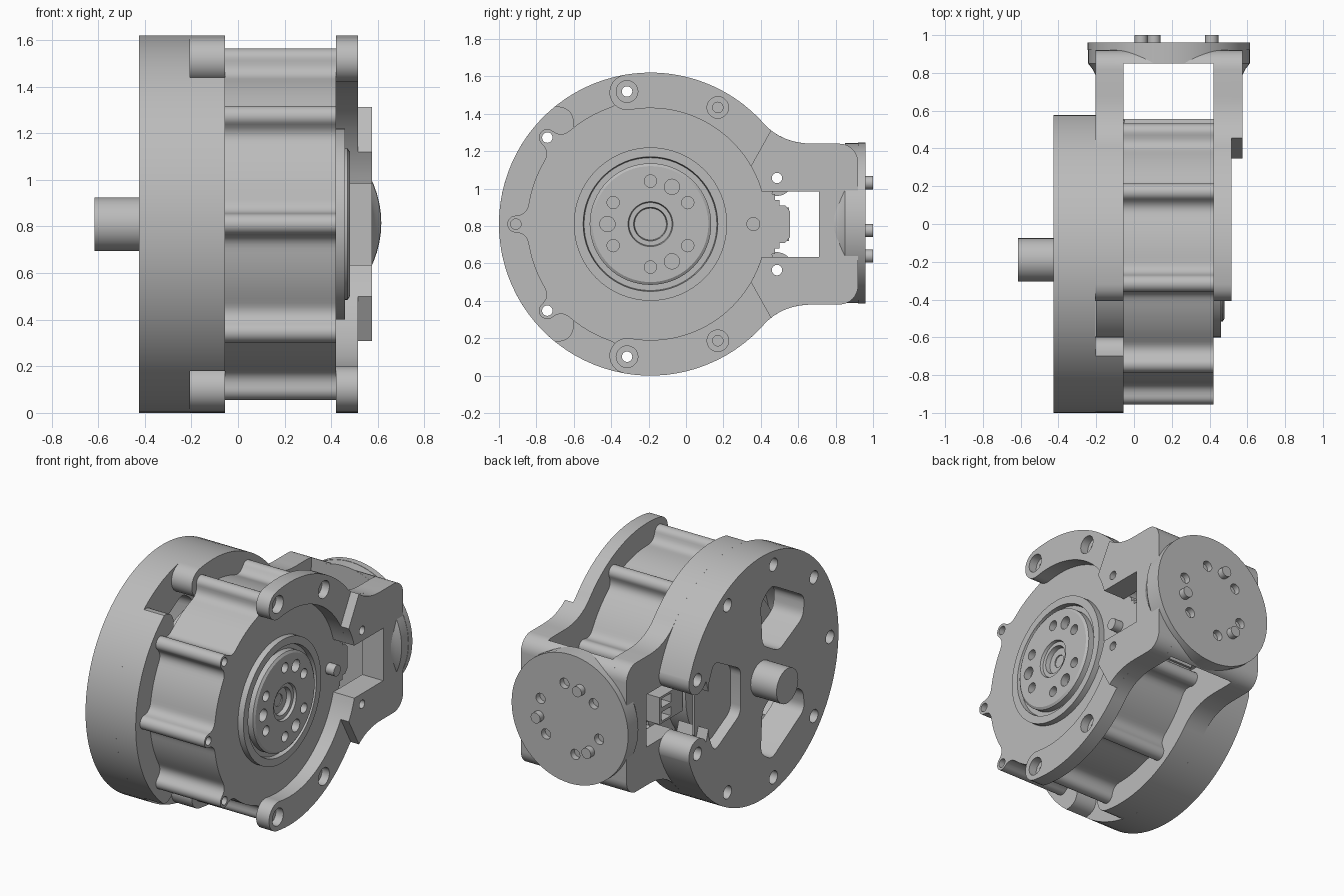
import bpy, bmesh
from math import sin, cos, radians, pi
from mathutils import Vector, Matrix

cube = bpy.data.objects.get("Cube")
if cube:
    bpy.data.objects.remove(cube)

CY, CZ = -0.19, 0.81           # motor axis runs along x through this point
R_IN, R_OUT, R_BOLT = 0.62, 0.81, 0.72
MID, CAP = (R_IN + R_OUT) / 2, (R_OUT - R_IN) / 2
BOLTS = [20 + 40 * i for i in range(9)]

grey = bpy.data.materials.new("machined_grey")
grey.use_nodes = True
grey.diffuse_color = (0.5, 0.5, 0.5, 1)
grey.node_tree.nodes["Principled BSDF"].inputs["Base Color"].default_value = (0.5, 0.5, 0.5, 1)


def finish(name, bm):
    bmesh.ops.recalc_face_normals(bm, faces=bm.faces)
    mesh = bpy.data.meshes.new(name)
    bm.to_mesh(mesh)
    bm.free()
    mesh.materials.append(grey)
    obj = bpy.data.objects.new(name, mesh)
    bpy.context.collection.objects.link(obj)
    return obj


def prism(name, pts, x0, x1):
    """Extrude an outline, given around the motor axis, along x."""
    bm = bmesh.new()
    face = bm.faces.new([bm.verts.new((x0, CY + y, CZ + z)) for y, z in pts])
    out = bmesh.ops.extrude_face_region(bm, geom=[face])["geom"]
    bmesh.ops.translate(bm, vec=(x1 - x0, 0, 0),
                        verts=[v for v in out if isinstance(v, bmesh.types.BMVert)])
    return finish(name, bm)


def lathe(name, prof, a, z, axis="X", steps=32):
    """Turn (position, radius) points about an x or y axis."""
    bm = bmesh.new()
    turned_x = axis == "X"
    vs = [bm.verts.new((p, a, z + r) if turned_x else (a, p, z + r)) for p, r in prof]
    es = [bm.edges.new(e) for e in zip(vs, vs[1:])]
    bmesh.ops.spin(bm, geom=vs + es, cent=(0, a, z) if turned_x else (a, 0, z),
                   axis=(1, 0, 0) if turned_x else (0, 1, 0), angle=2 * pi, steps=steps)
    bmesh.ops.remove_doubles(bm, verts=bm.verts, dist=1e-5)
    return finish(name, bm)


def rod(name, p0, p1, r, a, z, axis="X", steps=20):
    return lathe(name, [(p0, 0), (p0, r), (p1, r), (p1, 0)], a, z, axis, steps)


def polar(r, deg):
    return r * cos(radians(deg)), r * sin(radians(deg))


def bolt_at(r, deg):
    y, z = polar(r, deg)
    return CY + y, CZ + z


def arc(c, r, a0, a1, n=12):
    return [(c[0] + r * cos(t), c[1] + r * sin(t))
            for t in (radians(a0 + (a1 - a0) * i / n) for i in range(n + 1))]


def bezier(a, b, c, t1=1.0, n=8):
    a, b, c = Vector(a), Vector(b), Vector(c)
    return [tuple(a * (1 - t) ** 2 + b * 2 * t * (1 - t) + c * t * t)
            for t in (t1 * i / n for i in range(n + 1))]


def rounded(pts, r):
    """Round every corner of an outline."""
    out = []
    for i, p in enumerate(pts):
        p, q, s = Vector(p), Vector(pts[i - 1]), Vector(pts[(i + 1) % len(pts)])
        out += bezier(p + (q - p).normalized() * r, p, p + (s - p).normalized() * r, n=5)
    return out


def mirrored(half):
    return half + [(y, -z) for y, z in reversed(half)]


def cut(obj, *cutters):
    for c in cutters:
        mod = obj.modifiers.new("cut", "BOOLEAN")
        mod.operation, mod.solver, mod.object = "DIFFERENCE", "EXACT", c
        bpy.context.view_layer.update()
        deps = bpy.context.evaluated_depsgraph_get()
        new = bpy.data.meshes.new_from_object(obj.evaluated_get(deps))
        obj.modifiers.clear()
        obj.data = new
        bpy.data.objects.remove(c)


def drill(obj, p0, p1, r, angles, radius=R_BOLT):
    cut(obj, *[rod("hole", p0, p1, r, *bolt_at(radius, a)) for a in angles])


# Motor housing: drum with nine filleted screw ridges
outline = []
fillet = bezier((0.652, 0.105), (0.662, 0.048), (R_BOLT, 0.045), n=6)
ridge = [(y, -z) for y, z in fillet] + arc((R_BOLT, 0), 0.045, -75, 75, 10) + fillet[::-1]
for a in BOLTS:
    rot = Matrix.Rotation(radians(a), 2)
    outline += [tuple(rot @ Vector(p)) for p in ridge]
    outline += arc((0, 0), 0.66, a + 11, a + 29, 6)
housing = prism("motor_housing", outline, -0.055, 0.42)
drill(housing, -0.1, 0.5, 0.028, (20, 100, 140, 220, 260, 340))
drill(housing, 0.36, 0.5, 0.028, (60, 180, 300))

# Stepped cable boss on the housing and the stator core behind it
prism("cable_boss", mirrored([(0.745, 0.07), (0.72, 0.10), (0.69, 0.10), (0.69, 0.13),
                              (0.665, 0.13), (0.665, 0.16), (0.60, 0.16)]), -0.055, 0.42)
rod("stator_core", -0.20, -0.05, 0.48, CY, CZ, steps=48)

# Output hub with groove, stepped bore and bolt circle
hub = lathe("output_hub", [(0.35, 0), (0.35, 0.41), (0.46, 0.41), (0.46, 0.36), (0.43, 0.355),
                           (0.43, 0.325), (0.47, 0.325), (0.48, 0.31), (0.48, 0.12),
                           (0.462, 0.115), (0.462, 0.09), (0.432, 0.085), (0.432, 0.04),
                           (0.425, 0.04), (0.425, 0)], CY, CZ, steps=64)
drill(hub, 0.43, 0.6, 0.033, range(30, 390, 60), 0.23)
drill(hub, 0.43, 0.6, 0.041, (60, 180, 300), 0.23)
rod("dowel_pin", 0.4, 0.48, 0.037, CY + 0.55, CZ)

# Bracket side arms: C-shaped yokes with a slot for the cable
nose = arc((1.01, 0.33), 0.1, 0, 90, 8)
neck = ((0.87, 0.43), (0.70, 0.43), polar(R_OUT, 42))
slot = [(0.595, 0.175), (0.90, 0.175)]
end = polar(MID, 100)
arm = mirrored(nose + bezier(*neck) + arc((0, 0), R_OUT, 43, 99, 20)
               + arc(end, CAP, 100, 280) + arc((0, 0), R_IN, 99, 17, 26) + slot)
pad = mirrored(nose + bezier(*neck, t1=0.8) + arc((0, 0), R_IN, 30, 17, 5) + slot)
ARM_BOLTS = (20, 60, 100, -20, -60, -100)
left_arm = prism("output_side_arm", arm, 0.42, 0.515)
right_arm = prism("cover_side_arm", arm, -0.205, -0.055)
arm_pad = prism("arm_thick_section", pad, 0.51, 0.575)
drill(left_arm, 0.46, 0.6, 0.058, (60, 100, -60, -100))
for part in (left_arm, right_arm):
    drill(part, -0.5, 0.6, 0.028, ARM_BOLTS)
drill(arm_pad, 0.4, 0.6, 0.028, (20, -20))

# Bracket end wall and round mounting flange
prism("bracket_end_wall", mirrored(arc((1.01, 0.33), 0.1, 0, 72, 8)), -0.1, 0.46)
FX, FZ = 0.185, 0.815
flange = lathe("mounting_flange", [(0.75, 0), (0.75, 0.38), (0.79, 0.39), (0.82, 0.405),
                                   (0.85, 0.428), (0.92, 0.428), (0.92, 0.43),
                                   (0.96, 0.43), (0.96, 0)], FX, FZ, "Y", 64)
cut(flange, prism("gap", [(0.7, -0.6), (1.04, -0.6), (1.04, 0.6), (0.7, 0.6)], -0.055, 0.42))
for a in range(20, 380, 60):
    x, z = polar(0.23, a)
    cut(flange, rod("hole", 0.90, 1.1, 0.034, FX + x, FZ + z, "Y"))
for a in (110, 230, 350):
    x, z = polar(0.23, a)
    rod("flange_pin", 0.92, 1.0, 0.035, FX + x, FZ + z, "Y")

# Rear cover: disc with open cable bay, two windows and screw holes
bay = rounded([(0.56, 0.175), (0.50, 0.30), (0.22, 0.15),
               (0.22, -0.15), (0.50, -0.30), (0.56, -0.175)], 0.05)
tip_a, tip_b = polar(MID, 20), polar(MID, 340)
cover = prism("rear_cover", arc((0, 0), R_OUT, 20, 340, 80) + arc(tip_b, CAP, 345, 515)
              + bay[::-1] + arc(tip_a, CAP, 205, 375), -0.425, -0.205)
window = [(0.19, 0.10), (0.19, -0.10)] + [polar(0.50, -31), polar(0.59, -20),
                                          polar(0.59, 20), polar(0.50, 31)]
for a in (120, 240):
    rot = Matrix.Rotation(radians(a), 2)
    cut(cover, prism("window", [tuple(rot @ Vector(p)) for p in rounded(window, 0.05)], -0.5, -0.1))
drill(cover, -0.5, -0.33, 0.043, BOLTS)
drill(cover, -0.5, 0, 0.028, BOLTS)

# Circuit board seen through the cable bay
prism("circuit_board", mirrored([(0.60, 0.17), (0.52, 0.29), (0.20, 0.18)]), -0.35, -0.335)

# Cover rim on the side away from the bracket
lip = bezier((-0.41, 0.55), (-0.42, 0.63), polar(R_OUT, 129))
rim = prism("cover_rim", arc((0, 0), R_OUT, 130, 230, 30) + [(y, -z) for y, z in reversed(lip)]
            + arc((0, 0), R_IN, 229, 131, 30) + lip, -0.205, -0.055)
drill(rim, -0.3, 0, 0.028, (140, 220))

# Input shaft through the cover
rod("input_shaft", -0.615, -0.05, 0.115, CY, CZ, steps=40)

# Cable connector in the bay
plug = prism("connector_plug", [(0.5, -0.09), (0.74, -0.09), (0.74, 0.09), (0.5, 0.09)], -0.19, -0.05)
for z in (-0.045, 0.045):
    cut(plug, prism("socket", [(0.62, z - 0.03), (0.72, z - 0.03), (0.72, z + 0.03),
                               (0.62, z + 0.03)], -0.3, -0.12))

# Smooth curved walls, keep machined edges crisp
for obj in bpy.context.collection.objects:
    if obj.type == "MESH" and grey.name in obj.data.materials:
        bpy.ops.object.select_all(action="DESELECT")
        obj.select_set(True)
        bpy.context.view_layer.objects.active = obj
        bpy.ops.object.shade_smooth_by_angle(angle=radians(30))
